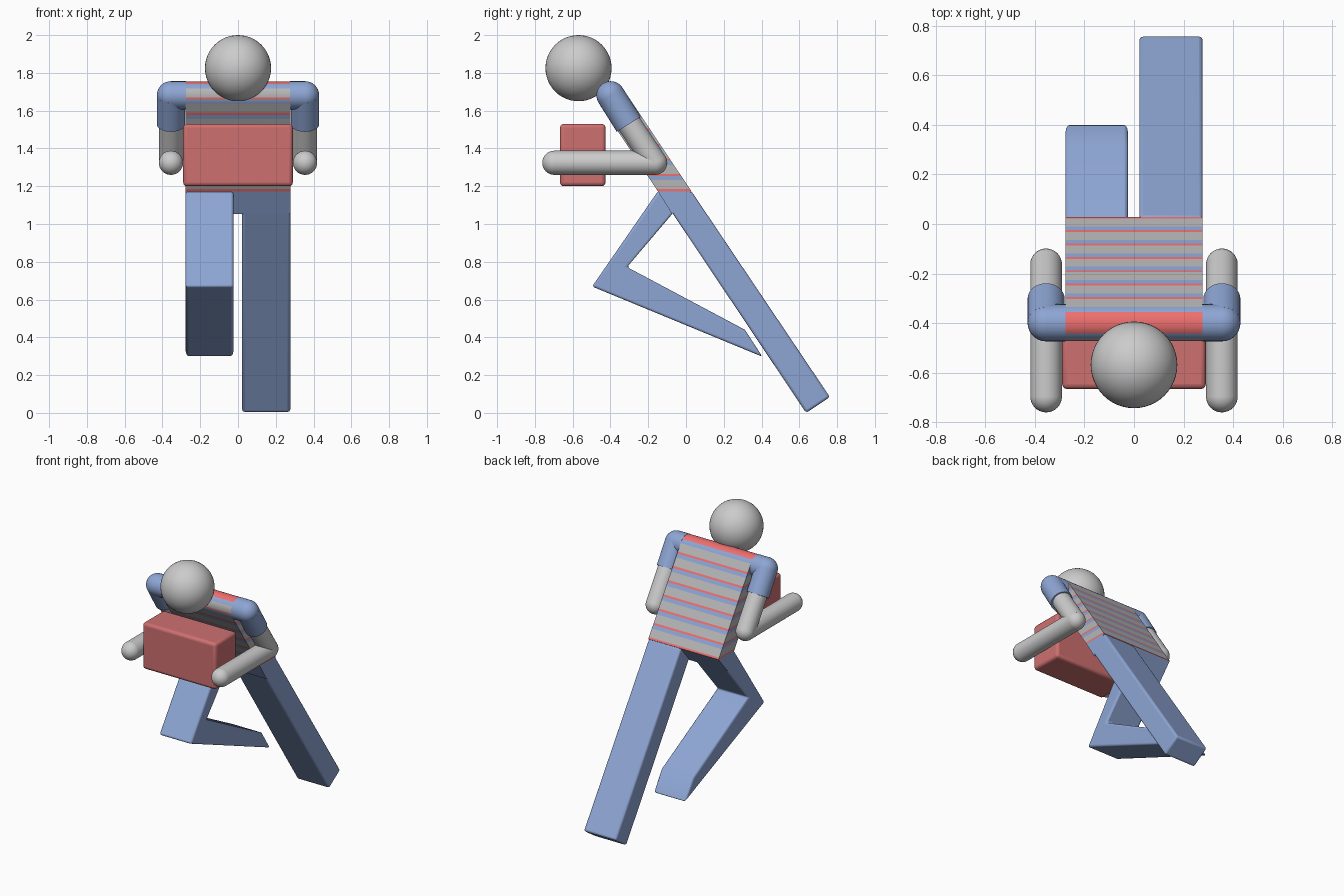
import bpy, bmesh, math
from mathutils import Vector

if "Cube" in bpy.data.objects:
    bpy.data.objects.remove(bpy.data.objects["Cube"])


def material(name, rgb):
    m = bpy.data.materials.new(name)
    m.diffuse_color = (*rgb, 1)
    m.use_nodes = True
    m.node_tree.nodes["Principled BSDF"].inputs["Base Color"].default_value = m.diffuse_color
    return m


BLUE = material("blue", (0.27, 0.38, 0.66))
RED = material("red", (0.62, 0.16, 0.16))
BRIGHT_RED = material("bright_red", (0.86, 0.16, 0.16))
GREY = material("grey", (0.47, 0.47, 0.47))


def finish(name, bm, mats=(), bevel=0):
    bmesh.ops.recalc_face_normals(bm, faces=bm.faces)
    me = bpy.data.meshes.new(name)
    bm.to_mesh(me)
    bm.free()
    ob = bpy.data.objects.new(name, me)
    bpy.context.collection.objects.link(ob)
    for m in mats:
        me.materials.append(m)
    if bevel:
        b = ob.modifiers.new("bevel", 'BEVEL')
        b.width, b.segments, b.limit_method = bevel, 3, 'ANGLE'
    bpy.ops.object.select_all(action='DESELECT')
    bpy.context.view_layer.objects.active = ob
    ob.select_set(True)
    bpy.ops.object.shade_smooth_by_angle(angle=math.radians(35))
    return ob


def prism(profile, x0, x1):
    """Side profile of (y, z) points, extruded along x."""
    bm = bmesh.new()
    face = bm.faces.new([bm.verts.new((x0, y, z)) for y, z in profile])
    ext = bmesh.ops.extrude_face_region(bm, geom=[face])
    verts = [g for g in ext["geom"] if isinstance(g, bmesh.types.BMVert)]
    bmesh.ops.translate(bm, verts=verts, vec=(x1 - x0, 0, 0))
    return bm


def limb(name, points, radius, balls, mats=()):
    """Round tubes between points, with balls at the listed points."""
    bm = bmesh.new()
    pts = [Vector(p) for p in points]
    for a, b in zip(pts, pts[1:]):
        d = b - a
        mat = Vector((0, 0, 1)).rotation_difference(d).to_matrix().to_4x4()
        mat.translation = (a + b) / 2
        bmesh.ops.create_cone(bm, cap_ends=True, segments=32, radius1=radius,
                              radius2=radius, depth=d.length, matrix=mat)
    for i in balls:
        r = bmesh.ops.create_uvsphere(bm, u_segments=32, v_segments=16, radius=radius)
        bmesh.ops.translate(bm, verts=r["verts"], vec=pts[i])
    return finish(name, bm, mats)


# Head
bm = bmesh.new()
bmesh.ops.create_uvsphere(bm, u_segments=48, v_segments=24, radius=0.175)
bmesh.ops.translate(bm, verts=bm.verts, vec=(0, -0.569, 1.825))
finish("head", bm)

# Striped torso: leaning slab with a round top, cut at the stripe heights
HALF, HEM, PERIOD = 0.277, 1.173, 0.081
SHOULDER, R = (-0.399, 1.681), 0.074
lean = math.radians(33.8)
top = []
for i in range(17):
    a = lean + math.pi * i / 16
    top.append((SHOULDER[0] + R * math.cos(a), SHOULDER[1] + R * math.sin(a)))
bm = prism([(-0.149, HEM), (0.029, HEM)] + top, -HALF, HALF)
for k in range(8):
    for step in (0, 0.011, 0.059):
        bmesh.ops.bisect_plane(bm, geom=bm.verts[:] + bm.edges[:] + bm.faces[:],
                               plane_co=(0, 0, HEM + k * PERIOD + step),
                               plane_no=(0, 0, 1))
for f in bm.faces:
    h = f.calc_center_median().z - HEM
    t = h % PERIOD
    if h > 7 * PERIOD or t < 0.011:
        f.material_index = 0
    else:
        f.material_index = 1 if t < 0.059 else 2
finish("striped_torso", bm, (BRIGHT_RED, GREY, BLUE))

# Hips: wedge below the hem
finish("hips", prism([(-0.149, HEM), (-0.073, 1.052), (0.029, HEM)], -HALF, HALF), (BLUE,))

# Straight leg pushing back
finish("straight_leg", prism([(-0.149, HEM), (0.636, 0), (0.762, 0.084), (0.029, HEM)],
                             0.022, HALF), (BLUE,), 0.014)

# Bent leg lifted forward
finish("bent_leg", prism([(-0.149, HEM), (-0.497, 0.669), (0.405, 0.297), (0.312, 0.44),
                          (-0.312, 0.772), (0.029, HEM)], -HALF, -0.024), (BLUE,), 0.014)

# Arms and sleeves
for side, s in (("left", -1), ("right", 1)):
    x = 0.355 * s
    limb(side + "_arm", [(x, -0.36, 1.62), (x, -0.163, 1.324), (x, -0.697, 1.324)],
         0.064, (1, 2))
    limb(side + "_sleeve", [(0.276 * s, *SHOULDER), (x, *SHOULDER), (x, -0.303, 1.528)],
         0.075, (1,), (BLUE,))

# Carried box
finish("carried_box", prism([(-0.667, 1.2), (-0.426, 1.2), (-0.426, 1.53), (-0.667, 1.53)],
                            -0.29, 0.29), (RED,), 0.02)
